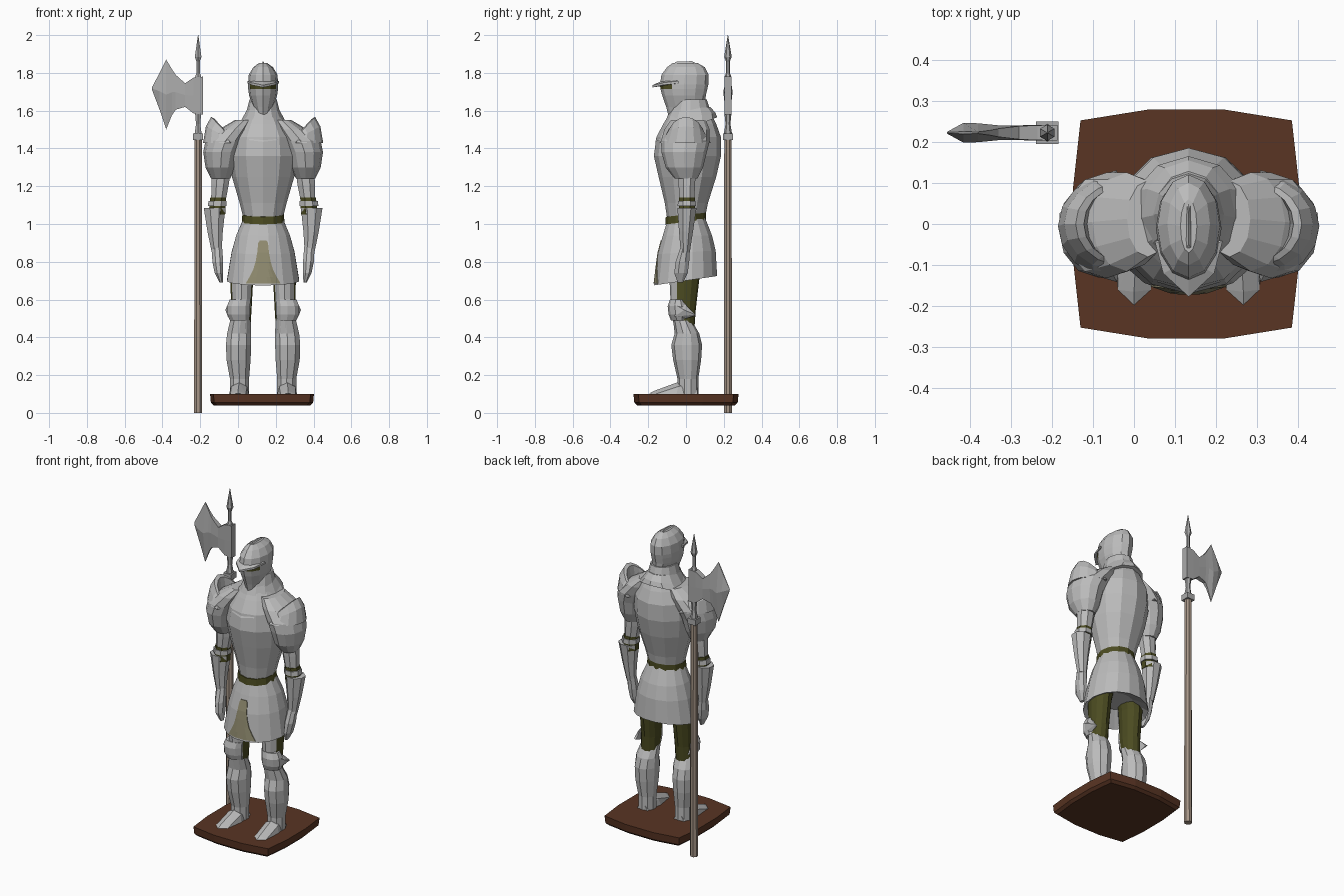
import bpy, bmesh, math
from mathutils import Vector
from mathutils.bvhtree import BVHTree

CX = 0.133   # the figure stands right of centre, the halberd left


def material(name, rgb):
    m = bpy.data.materials.new(name)
    m.diffuse_color = (*rgb, 1)
    return m


STEEL = material("plate steel", (0.50, 0.50, 0.50))
BLADE = material("weapon steel", (0.40, 0.40, 0.40))
OLIVE = material("olive cloth", (0.07, 0.07, 0.015))
TAN = material("tan cloth", (0.28, 0.26, 0.16))
WOOD = material("pole wood", (0.38, 0.30, 0.24))
BROWN = material("base wood", (0.10, 0.035, 0.017))


def finish(name, bm, mat, x=CX, mirror=False, mat2=None, rule=None):
    bmesh.ops.recalc_face_normals(bm, faces=bm.faces)
    bm.normal_update()
    if rule:
        for f in bm.faces:
            f.material_index = int(rule(f.normal, f.calc_center_median()))
    me = bpy.data.meshes.new(name)
    bm.to_mesh(me)
    bm.free()
    me.materials.append(mat)
    if mat2:
        me.materials.append(mat2)
    ob = bpy.data.objects.new(name, me)
    ob.location.x = x
    bpy.context.collection.objects.link(ob)
    if mirror:
        ob.modifiers.new("other side", 'MIRROR')
    return ob


def skin(name, rings, mat, **kw):
    """Closed skin over equal-length point rings."""
    bm = bmesh.new()
    vs = [[bm.verts.new(p) for p in r] for r in rings]
    n = len(vs[0])
    for a, b in zip(vs, vs[1:]):
        for i in range(n):
            j = (i + 1) % n
            bm.faces.new((a[i], a[j], b[j], b[i]))
    bm.faces.new(vs[0])
    bm.faces.new(vs[-1])
    return finish(name, bm, mat, **kw)


def loft(name, rings, mat, n=12, phase=0.0, **kw):
    """Rings are (z, centre x, half width, front y, back y, tilt)."""
    out = []
    for z, cx, hx, yf, yb, *t in rings:
        tilt = t[0] if t else 0
        pts = []
        for i in range(n):
            a = math.tau * i / n - math.pi / 2 + phase
            s = math.sin(a)
            pts.append((cx + hx * math.cos(a), (yf + yb) / 2 + (yb - yf) / 2 * s, z + tilt * s))
        out.append(pts)
    return skin(name, out, mat, **kw)


def hull(name, pts, mat, **kw):
    bm = bmesh.new()
    vs = [bm.verts.new(p) for p in pts]
    res = bmesh.ops.convex_hull(bm, input=vs)
    junk = {v for v in res["geom_interior"] + res["geom_unused"] if isinstance(v, bmesh.types.BMVert)}
    bmesh.ops.delete(bm, geom=list(junk), context='VERTS')
    bmesh.ops.dissolve_limit(bm, angle_limit=0.02, verts=bm.verts, edges=bm.edges)
    return finish(name, bm, mat, **kw)


# Base with bowed sides
corner = [(0.275, 0.09), (0.257, 0.252), (0.095, 0.278)]
hull("base", [(sx * x * k, sy * y * k, z) for x, y in corner for sx in (-1, 1) for sy in (-1, 1)
              for z, k in ((0.04, 0.93), (0.055, 0.985), (0.10, 1))], BROWN, x=0.127)

# Legs: cloth thigh with front plate, greave, knee plate with wing, pointed shoe
loft("thigh", [(0.38, .122, .050, -.050, .040), (0.55, .115, .054, -.080, .052),
               (0.72, .113, .061, -.088, .072), (0.88, .085, .065, -.075, .080)], STEEL,
     mirror=True, mat2=OLIVE, rule=lambda n, c: n.y > -0.4)
loft("greave", [(0.10, .125, .053, -.045, .065), (0.18, .125, .053, -.045, .065),
                (0.28, .130, .067, -.068, .080), (0.36, .130, .070, -.078, .085),
                (0.42, .127, .067, -.060, .070), (0.49, .120, .057, -.068, .030)], STEEL,
     n=10, mirror=True)
loft("knee_plate", [(0.49, .125, .054, -.080, .010), (0.52, .130, .064, -.092, .015),
                    (0.565, .130, .064, -.097, .015), (0.60, .122, .058, -.085, .0)], STEEL,
     n=10, mirror=True)
hull("knee_wing", [(.187, -.06, .575), (.187, -.06, .51), (.200, -.01, .545),
                   (.190, .05, .52), (.175, .0, .50), (.175, .0, .57), (.178, .05, .515)],
     STEEL, mirror=True)
hull("shoe", [(.133, -.197, .102), (.092, -.160, .10), (.172, -.160, .10), (.133, -.165, .118),
              (.075, -.05, .10), (.180, -.05, .10), (.085, -.04, .14), (.170, -.04, .14),
              (.127, -.05, .16), (.09, .06, .10), (.16, .06, .10), (.127, .06, .16)],
     STEEL, mirror=True)

# Skirt, its cloth panel and the belt
skirt = loft("skirt", [(0.76, 0, .10, -.09, .09), (0.70, 0, .195, -.172, .168, .025),
                       (0.85, 0, .170, -.152, .160, .01), (0.94, 0, .145, -.125, .140),
                       (1.03, 0, .105, -.100, .100, .01)], STEEL, n=16, phase=math.pi / 16)
tree = BVHTree.FromPolygons([v.co for v in skirt.data.vertices],
                            [p.vertices[:] for p in skirt.data.polygons])
panel = []
for z, w in ((.686, .092), (.72, .072), (.76, .052), (.80, .040), (.85, .031), (.90, .026), (.912, .018)):
    hits = []
    for i in range(9):
        x = w * (i / 4 - 1)
        p = tree.ray_cast(Vector((x, -1, z)), Vector((0, 1, 0)))[0]
        hits.append((x, (p.y if p else -.165), z))
    panel.append([(x, y - .004, z) for x, y, z in hits] + [(x, y + .002, z) for x, y, z in hits[::-1]])
skin("skirt_panel", panel, TAN)
loft("belt", [(1.01, 0, .113, -.110, .106, .012), (1.05, 0, .110, -.107, .106, .012)], OLIVE)

# Breastplate with a centre ridge, and the neck collar
loft("breastplate", [(1.03, 0, .104, -.100, .100), (1.11, 0, .124, -.112, .116),
                     (1.25, 0, .165, -.145, .160), (1.36, 0, .182, -.170, .185),
                     (1.46, 0, .172, -.157, .185), (1.53, 0, .130, -.120, .160),
                     (1.58, 0, .092, -.090, .135), (1.66, 0, .072, -.060, .110)], STEEL)
loft("neck_collar", [(1.50, 0, .150, -.164, .165, .065), (1.55, 0, .115, -.125, .155, .04),
                     (1.61, 0, .083, -.085, .128, .01)], STEEL)

# Helmet with eye slit, peak and crest
loft("helmet", [(1.56, 0, .032, -.090, .090), (1.62, 0, .055, -.105, .100),
                (1.68, 0, .074, -.126, .105), (1.715, 0, .079, -.135, .113),
                (1.738, 0, .080, -.138, .118), (1.79, 0, .076, -.130, .120),
                (1.83, 0, .052, -.100, .100), (1.853, 0, .020, -.070, .060)], STEEL,
     mat2=OLIVE, rule=lambda n, c: 1.715 < c.z < 1.737 and n.y < -0.2)
hull("helmet_peak", [(sx * x, y, z + d) for x, y, z in ((.083, -.04, 1.757), (.062, -.12, 1.748),
     (0, -.177, 1.735), (0, -.09, 1.775)) for sx in (-1, 1) for d in (0, -.012)], STEEL)
hull("helmet_crest", [(sx * .008, y, z) for y, z in ((-.10, 1.82), (-.06, 1.85), (.06, 1.845), (.10, 1.81))
                      for sx in (-1, 1)] + [(0, -.05, 1.86), (0, .03, 1.862), (0, .09, 1.835)], STEEL)

# Shoulders: rounded guard and a raised curved flange
loft("shoulder_guard", [(1.24, .225, .050, -.060, .060), (1.30, .225, .080, -.108, .090),
                        (1.38, .220, .097, -.130, .110), (1.44, .200, .105, -.132, .125),
                        (1.50, .150, .085, -.115, .125), (1.55, .100, .050, -.080, .105)],
     STEEL, mirror=True)
flange = []
for i in range(9):
    a = math.radians(-80 + 20 * i)
    c, s = math.cos(a), math.sin(a)
    flange.append([(.145 + .173 * c, -.005 + .138 * s, 1.43), (.165 + .138 * c, .115 * s, 1.445 + .072 * c),
                   (.165 + .110 * c, .10 * s, 1.45 + .117 * c), (.160 + .095 * c, .09 * s, 1.45 + .105 * c),
                   (.150 + .090 * c, .10 * s, 1.43)])
skin("shoulder_flange", flange, STEEL, mirror=True)

# Arms: sleeve plate, cloth elbow with band, forearm guard, gauntlet
loft("upper_arm", [(1.13, .236, .042, -.038, .047), (1.21, .228, .050, -.043, .052),
                   (1.30, .220, .055, -.045, .055)], STEEL, n=8, phase=math.pi / 8, mirror=True)
loft("elbow_cloth", [(1.05, .245, .048, -.042, .050), (1.14, .238, .045, -.041, .050)], OLIVE,
     n=8, phase=math.pi / 8, mirror=True)
loft("elbow_band", [(1.095, .243, .054, -.048, .056), (1.122, .241, .052, -.047, .055)], STEEL,
     n=8, phase=math.pi / 8, mirror=True)
loft("forearm_guard", [(0.85, .246, .028, -.030, .022), (0.96, .254, .044, -.040, .040),
                       (1.085, .257, .062, -.050, .060)], STEEL, n=8, phase=math.pi / 8, mirror=True)
loft("gauntlet", [(0.69, .222, .010, -.045, -.015), (0.74, .234, .024, -.065, .012),
                  (0.80, .240, .031, -.058, .020), (0.88, .245, .030, -.030, .022)], STEEL,
     n=8, phase=math.pi / 8, mirror=True)


# Halberd: pole, collar, spear point, axe blade
def spindle(name, prof, mat, n, phase=0.0):
    loft(name, [(z, 0, r, .222 - r, .222 + r) for z, r in prof], mat, n=n, phase=phase, x=-.211)


spindle("pole", [(0, .023), (1.45, .021)], WOOD, 8, math.pi / 8)
spindle("pole_collar", [(1.445, .038), (1.48, .038)], BLADE, 4, math.pi / 4)
spindle("spear_point", [(1.475, .022), (1.53, .013), (1.58, .018), (1.78, .018), (1.80, .010),
                        (1.86, .010), (1.885, .020), (2.0, .001)], BLADE, 6)
# columns: x, top z, bottom z, edge half thickness, middle half thickness
columns = [(-.186, 1.78, 1.58, .019, .019), (-.235, 1.775, 1.585, .018, .019),
           (-.280, 1.745, 1.620, .016, .018), (-.330, 1.790, 1.605, .010, .018),
           (-.350, 1.820, 1.575, .006, .020), (-.380, 1.870, 1.500, .002, .023),
           (-.415, 1.800, 1.605, .003, .024), (-.455, 1.725, 1.710, .001, .002)]
skin("axe_blade", [[(x, .222 + e, t), (x, .222 + m, (t + b) / 2), (x, .222 + e, b),
                    (x, .222 - e, b), (x, .222 - m, (t + b) / 2), (x, .222 - e, t)]
                   for x, t, b, e, m in columns], BLADE, x=0)
